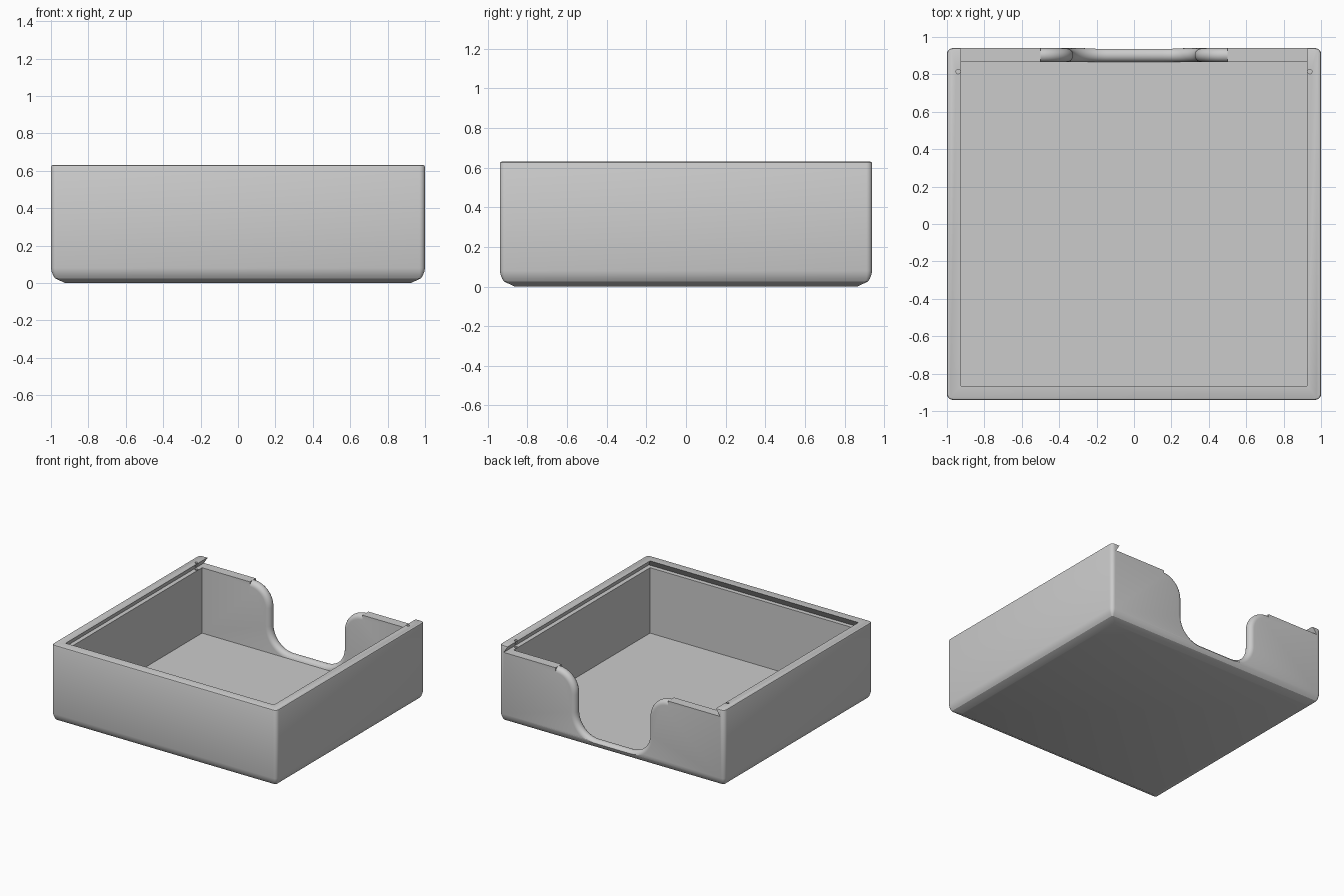
import bpy, bmesh, math

if "Cube" in bpy.data.objects:
    bpy.data.objects.remove(bpy.data.objects["Cube"], do_unlink=True)

HX, HY, TOP = 1.0, 0.94, 0.63      # outer half sizes and height
IX, IY = 0.925, 0.865              # cavity half sizes
FLOOR, LEDGE = 0.05, 0.575         # floor and lid ledge heights

grey = bpy.data.materials.new("light grey")
grey.use_nodes = True
colour = (0.6, 0.6, 0.6, 1)
grey.diffuse_color = colour
grey.node_tree.nodes["Principled BSDF"].inputs["Base Color"].default_value = colour


def loft(name, rings):
    """Closed solid through rings that share one point count."""
    bm = bmesh.new()
    loops = [[bm.verts.new(p) for p in ring] for ring in rings]
    n = len(loops[0])
    for a, b in zip(loops, loops[1:]):
        for i in range(n):
            j = (i + 1) % n
            bm.faces.new((a[i], a[j], b[j], b[i]))
    bm.faces.new(loops[0])
    bm.faces.new(loops[-1])
    bmesh.ops.recalc_face_normals(bm, faces=bm.faces)
    mesh = bpy.data.meshes.new(name)
    bm.to_mesh(mesh)
    bm.free()
    mesh.materials.append(grey)
    obj = bpy.data.objects.new(name, mesh)
    bpy.context.collection.objects.link(obj)
    return obj


def arc(cx, cy, r, start, end, steps):
    angles = [math.radians(start + (end - start) * i / steps) for i in range(steps + 1)]
    return [(cx + r * math.cos(a), cy + r * math.sin(a)) for a in angles]


def rounded_ring(z, inset):
    r = max(0.03 - inset, 0.012)
    x, y = HX - inset - r, HY - inset - r
    pts = []
    for k, (sx, sy) in enumerate([(1, 1), (-1, 1), (-1, -1), (1, -1)]):
        pts += arc(sx * x, sy * y, r, 90 * k, 90 * k + 90, 5)
    return [(px, py, z) for px, py in pts]


def rect_ring(z, x, y0, y1):
    return [(-x, y0, z), (x, y0, z), (x, y1, z), (-x, y1, z)]


def scoop_ring(y, d):
    """Finger cutout outline, grown into the wall by d."""
    mid, flat, end, low = 0.325, 0.15, 0.5, 0.08
    bottom, shoulder = mid - flat, end - mid
    side = arc(flat, low + bottom, bottom + d, -90, 0, 14)
    side += arc(end, LEDGE - shoulder, shoulder - d, 180, 90, 14)
    side.append((end, 0.8))
    side = [(x, max(z, FLOOR)) for x, z in side]
    return [(x, y, z) for x, z in side] + [(-x, y, z) for x, z in reversed(side)]


# Outer shell with a curved, chamfered bottom edge
shell = [(0, 0.075), (0.025, 0.022), (0.04, 0.012), (0.06, 0.004), (0.08, 0),
         (TOP - 0.01, 0), (TOP - 0.003, 0.003), (TOP, 0.01)]
box = loft("open_box", [rounded_ring(z, inset) for z, inset in shell])

# Cavity and dovetail lid slot, open at the back
cutters = [
    loft("cavity_cutter", [rect_ring(z, IX, -IY, IY) for z in (FLOOR, 0.6)]),
    loft("slot_cutter", [rect_ring(LEDGE, IX + 0.035, -IY - 0.035, 1.1),
                         rect_ring(TOP, IX, -IY, 1.1),
                         rect_ring(0.8, IX, -IY, 1.1)]),
]

# Finger cutout with a rounded rim
radius, centre = 0.0375, (IY + HY) / 2
rings = [scoop_ring(IY - 0.02, radius)]
for i in range(13):
    t = -math.cos(math.pi * i / 12)
    rings.append(scoop_ring(centre + radius * t, radius * (1 - math.sqrt(max(0, 1 - t * t)))))
rings.append(scoop_ring(HY + 0.02, radius))
cutters.append(loft("scoop_cutter", rings))

# Small lid catch holes in the side lips
for s in (-1, 1):
    hole = arc(s * 0.94, 0.815, 0.012, 0, 345, 23)
    cutters.append(loft("catch_cutter", [[(x, y, z) for x, y in hole] for z in (0.56, 0.7)]))

bpy.context.view_layer.objects.active = box
box.select_set(True)
for cutter in cutters:
    cutter.hide_render = True
    mod = box.modifiers.new("cut", 'BOOLEAN')
    mod.operation, mod.solver, mod.object = 'DIFFERENCE', 'EXACT', cutter
    bpy.ops.object.modifier_apply(modifier=mod.name)
    bpy.data.objects.remove(cutter, do_unlink=True)

bpy.ops.object.shade_smooth_by_angle(angle=math.radians(30))
